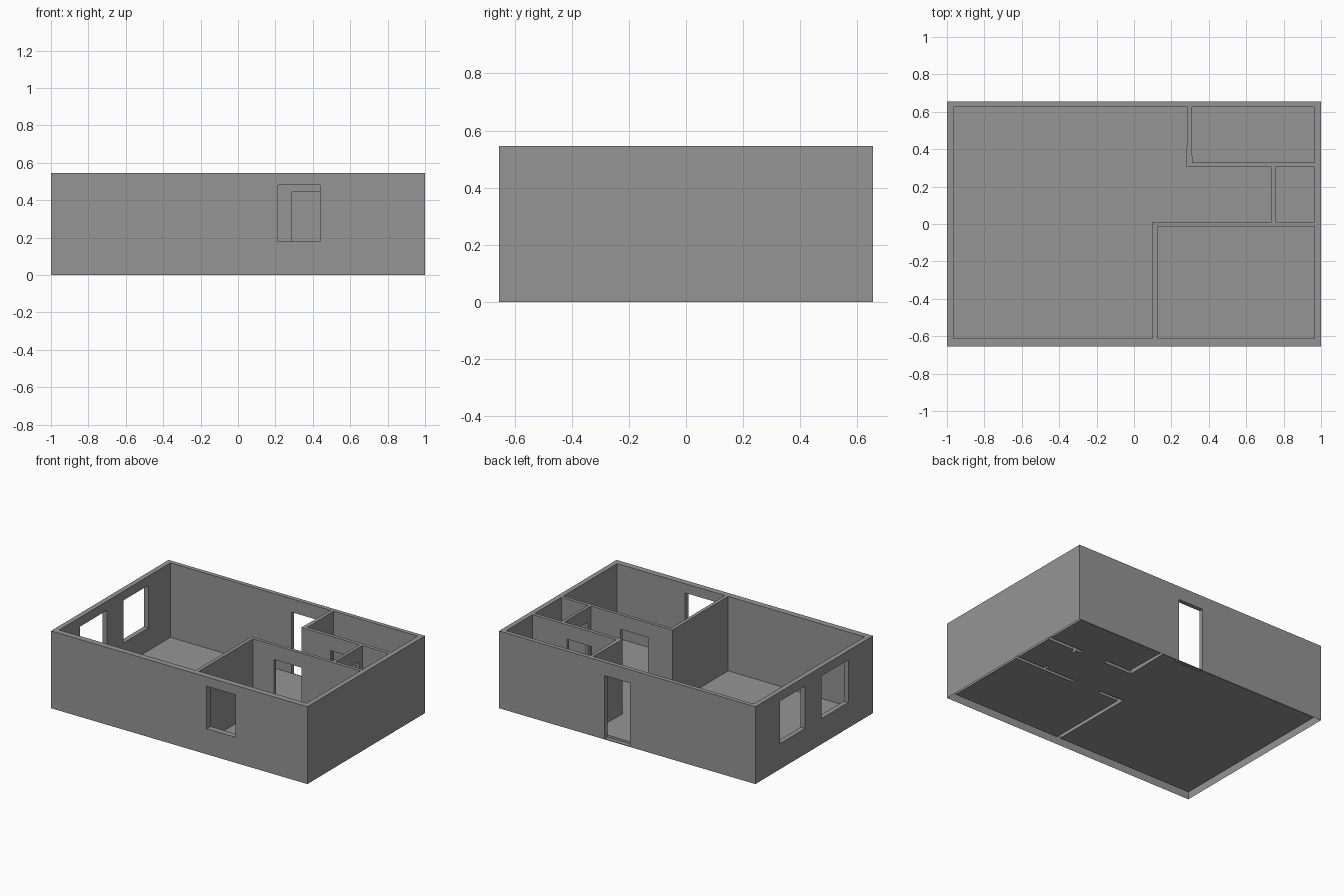
import bpy
import bmesh

cube = bpy.data.objects.get("Cube")
if cube:
    bpy.data.objects.remove(cube)

HEIGHT, FLOOR, DOOR_TOP = 0.545, 0.02, 0.443
SILL, WINDOW_TOP = 0.18, 0.48

grey = bpy.data.materials.new("plaster_grey")
grey.use_nodes = True
colour = (0.30, 0.30, 0.30, 1)
grey.diffuse_color = colour
grey.node_tree.nodes["Principled BSDF"].inputs["Base Color"].default_value = colour


def prism(name, outline, z0, z1):
    """Extrude a plan outline between two heights."""
    bm = bmesh.new()
    base = bm.faces.new([bm.verts.new((x, y, z0)) for x, y in outline])
    top = bmesh.ops.extrude_face_region(bm, geom=[base])["geom"]
    for v in top:
        if isinstance(v, bmesh.types.BMVert):
            v.co.z = z1
    bmesh.ops.recalc_face_normals(bm, faces=bm.faces)
    mesh = bpy.data.meshes.new(name)
    bm.to_mesh(mesh)
    bm.free()
    mesh.materials.append(grey)
    obj = bpy.data.objects.new(name, mesh)
    bpy.context.collection.objects.link(obj)
    return obj


def rect(x0, x1, y0, y1):
    return [(x0, y0), (x1, y0), (x1, y1), (x0, y1)]


walls = prism("walls", rect(-1, 1, -0.655, 0.655), 0, HEIGHT)
cutters = []


def cut(name, outline, z0, z1):
    cutter = prism(name + "_cutter", outline, z0, z1)
    cutter.hide_render = True
    mod = walls.modifiers.new(name, "BOOLEAN")
    mod.operation, mod.solver, mod.object = "DIFFERENCE", "EXACT", cutter
    cutters.append(cutter)


# Rooms hollowed out of the block, leaving walls and floor
hall = [(-0.965, -0.612), (0.10, -0.612), (0.10, 0.01), (0.735, 0.01), (0.735, 0.305),
        (0.28, 0.305), (0.286, 0.625), (-0.965, 0.625)]
cut("hall", hall, FLOOR, 1)
cut("back_room", [(0.307, 0.625), (0.312, 0.33), (0.965, 0.33), (0.965, 0.625)], FLOOR, 1)
cut("small_room", rect(0.756, 0.965, 0.01, 0.305), FLOOR, 1)
cut("front_room", rect(0.125, 0.965, -0.612, -0.013), FLOOR, 1)

# Inner doorways
cut("front_room_door", rect(0.288, 0.503, -0.05, 0.05), FLOOR, DOOR_TOP)
cut("back_room_door", rect(0.507, 0.698, 0.28, 0.36), FLOOR, DOOR_TOP)
cut("small_room_door", rect(0.70, 0.79, 0.04, 0.27), FLOOR, DOOR_TOP)

# Entrance at the back, with a low threshold
cut("entrance", rect(-0.02, 0.176, 0.625, 0.75), 0.005, 0.45)

# Windows
cut("front_window", rect(0.214, 0.438, -0.75, -0.58), SILL, WINDOW_TOP)
for name, y0, y1 in (("side_window_a", 0.10, 0.38), ("side_window_b", -0.38, -0.08)):
    cut(name, rect(-1.1, -0.93, y0, y1), SILL, WINDOW_TOP)

# Bake the cuts and remove the cutters
graph = bpy.context.evaluated_depsgraph_get()
graph.update()
mesh = bpy.data.meshes.new_from_object(walls.evaluated_get(graph))
walls.modifiers.clear()
walls.data = mesh
for cutter in cutters:
    bpy.data.objects.remove(cutter)


def keep_faces(obj, rule):
    bm = bmesh.new()
    bm.from_mesh(obj.data)
    drop = [f for f in bm.faces if not rule(f)]
    bmesh.ops.delete(bm, geom=drop, context="FACES")
    bm.to_mesh(obj.data)
    bm.free()


def is_floor(face):
    return face.normal.z > 0.9 and abs(face.calc_center_median().z - FLOOR) < 0.002


# Floor panels become their own part; the walls stay open underneath
floor = bpy.data.objects.new("floor", walls.data.copy())
bpy.context.collection.objects.link(floor)
keep_faces(floor, is_floor)
keep_faces(walls, lambda f: not is_floor(f) and f.calc_center_median().z > 0.001)
